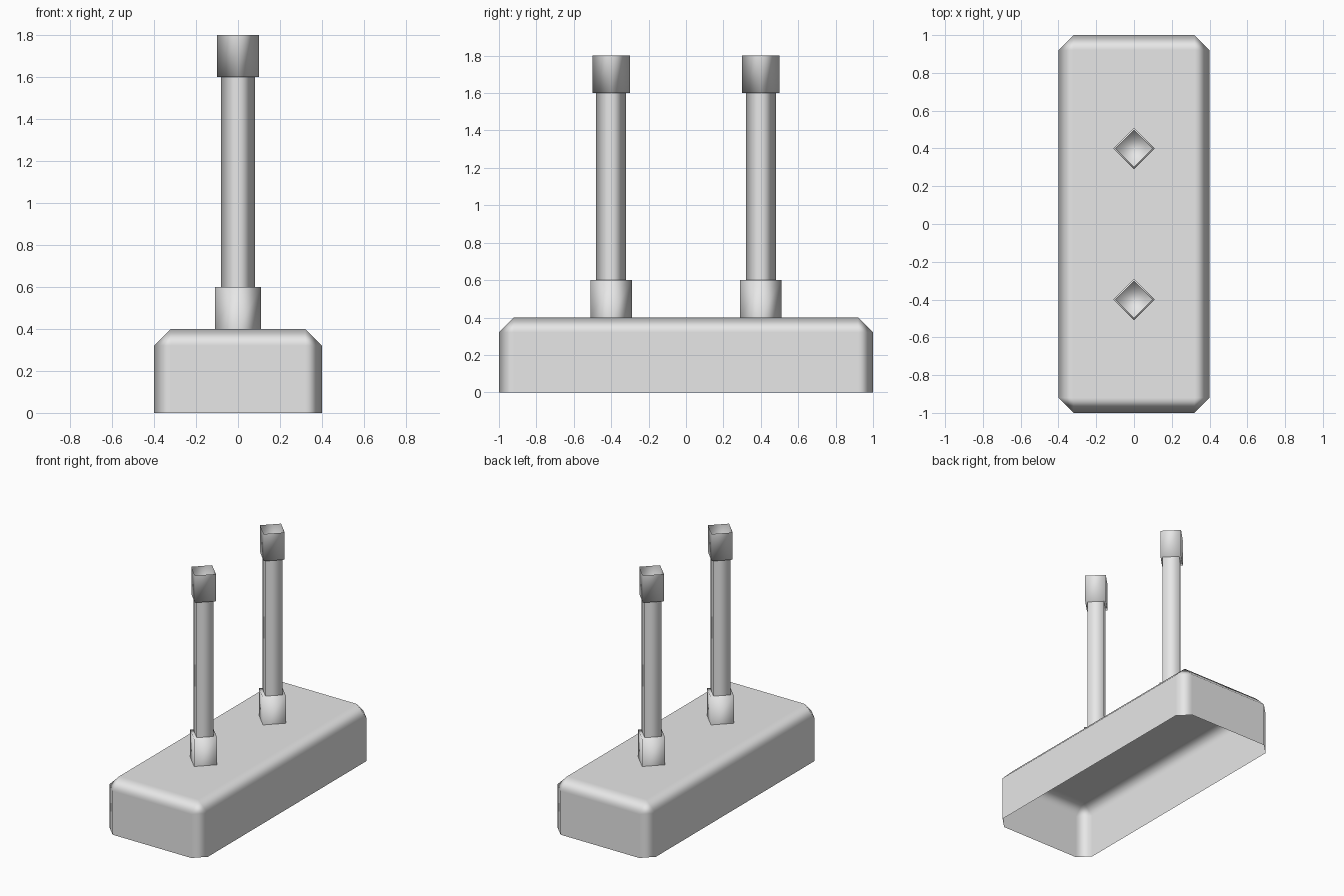
import bpy
import bmesh
from math import cos, sin, pi

cube = bpy.data.objects.get("Cube")
if cube:
    bpy.data.objects.remove(cube, do_unlink=True)

grey = bpy.data.materials.new("light grey")
grey.use_nodes = True
COLOUR = (0.8, 0.8, 0.8, 1)
grey.diffuse_color = COLOUR
grey.node_tree.nodes["Principled BSDF"].inputs["Base Color"].default_value = COLOUR


def make_object(name, bm):
    """Turn a bmesh into a smooth shaded grey object."""
    mesh = bpy.data.meshes.new(name)
    for face in bm.faces:
        face.smooth = True
    bm.to_mesh(mesh)
    bm.free()
    mesh.materials.append(grey)
    obj = bpy.data.objects.new(name, mesh)
    bpy.context.collection.objects.link(obj)
    return obj


def square_tube(name, y, radius, z0, z1, close_bottom=False, close_top=False):
    """Four-sided tube standing on its corner, open unless an end is closed."""
    bm = bmesh.new()
    rings = [[bm.verts.new((radius * cos(i * pi / 2), y + radius * sin(i * pi / 2), z))
              for i in range(4)] for z in (z0, z1)]
    low, high = rings
    for i in range(4):
        j = (i + 1) % 4
        bm.faces.new((low[i], low[j], high[j], high[i]))
    if close_bottom:
        bm.faces.new(low[::-1])
    if close_top:
        bm.faces.new(high)
    return make_object(name, bm)


# Hollow base, open underneath, with chamfered top and corners
bm = bmesh.new()
bmesh.ops.create_cube(bm, size=1)
for v in bm.verts:
    v.co = (v.co.x * 0.8, v.co.y * 2, (v.co.z + 0.5) * 0.4)
bottom = [f for f in bm.faces if f.normal.z < -0.5]
bmesh.ops.delete(bm, geom=bottom, context='FACES_ONLY')
base = make_object("base", bm)
bevel = base.modifiers.new("chamfer", 'BEVEL')
bevel.width = 0.08
bevel.segments = 1
bevel.harden_normals = True

# Two posts, each with a socket at the foot and an open cup on top
for side, y in (("front", -0.4), ("back", 0.4)):
    square_tube(side + "_socket", y, 0.11, 0.4, 0.6, close_top=True)
    square_tube(side + "_post", y, 0.08, 0.6, 1.6)
    square_tube(side + "_cup", y, 0.10, 1.6, 1.8, close_bottom=True)
